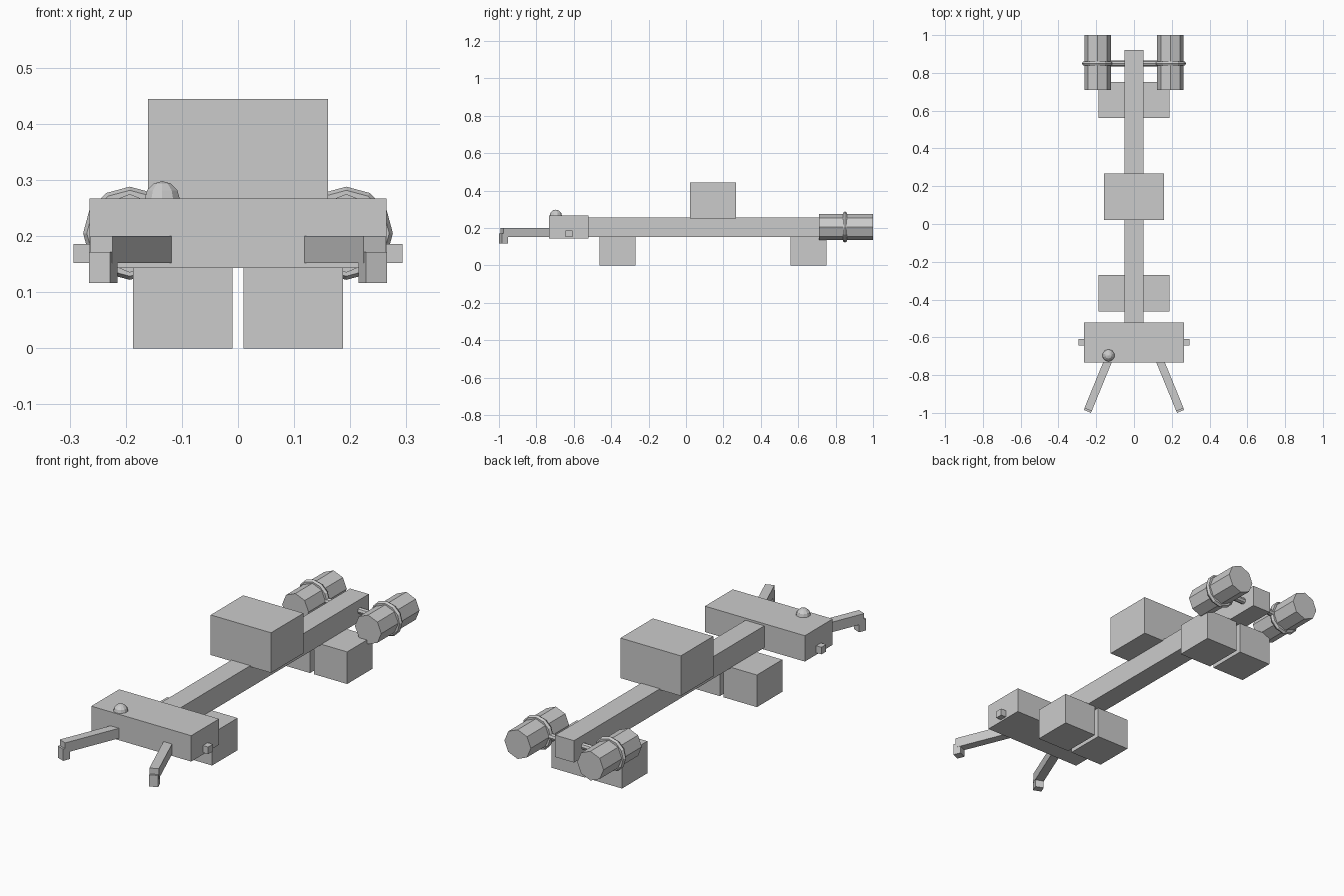
import bpy
from math import pi, radians, sin, cos

if "Cube" in bpy.data.objects:
    bpy.data.objects.remove(bpy.data.objects["Cube"])


def box(name, x, y, z, rot=0):
    """Box spanning the given (min, max) ranges; rot turns it about its centre in z."""
    bpy.ops.mesh.primitive_cube_add(
        size=1, location=[(a + b) / 2 for a, b in (x, y, z)], rotation=(0, 0, rot))
    ob = bpy.context.object
    ob.name = name
    ob.scale = [b - a for a, b in (x, y, z)]
    return ob


def cylinder(name, sides, radius, length, loc, rot):
    bpy.ops.mesh.primitive_cylinder_add(
        vertices=sides, radius=radius, depth=length, location=loc, rotation=rot)
    bpy.context.object.name = name


def arm_piece(name, side, start, end, width, z):
    """Box laid along a splayed arm, measured as distance back from the arm tip."""
    a = radians(22.3)
    mid, half = (start + end) / 2, (end - start) / 2
    cx = side * (0.247 - mid * sin(a))
    cy = -0.992 + mid * cos(a)
    box(name, (cx - width / 2, cx + width / 2), (cy - half, cy + half), z, side * a)


# Body: long beam, front hull, cabin on top
box("main_beam", (-0.05, 0.05), (-0.60, 0.92), (0.152, 0.257))
box("front_hull", (-0.265, 0.265), (-0.733, -0.522), (0.143, 0.267))
box("top_cabin", (-0.16, 0.16), (0.022, 0.268), (0.252, 0.444))

# Sensor dome on the hull
bpy.ops.mesh.primitive_uv_sphere_add(
    segments=10, ring_count=6, radius=0.033, location=(-0.135, -0.696, 0.265))
bpy.context.object.name = "sensor_dome"

# Axle joining the engines
cylinder("engine_axle", 8, 0.015, 0.30, (0, 0.85, 0.205), (0, pi / 2, 0))

for s, label in ((-1, "left"), (1, "right")):
    def span(a, b):
        return tuple(sorted((s * a, s * b)))

    # Cargo blocks under the beam
    box(f"{label}_front_block", span(0.01, 0.187), (-0.463, -0.270), (0, 0.154))
    box(f"{label}_rear_block", span(0.01, 0.187), (0.560, 0.752), (0, 0.154))

    # Side peg on the hull
    box(f"{label}_side_peg", span(0.25, 0.293), (-0.644, -0.608), (0.152, 0.186))

    # Splayed arm with a down-turned claw
    arm_piece(f"{label}_arm", s, 0.010, 0.34, 0.042, (0.152, 0.200))
    arm_piece(f"{label}_claw", s, 0.0, 0.036, 0.040, (0.116, 0.172))

    # Octagonal engine with a ring band
    centre = (s * 0.193, 0.855, 0.205)
    cylinder(f"{label}_engine", 8, 0.070, 0.29, centre, (pi / 2, 0, 0))
    bpy.ops.mesh.primitive_torus_add(
        major_segments=12, minor_segments=6, major_radius=0.070, minor_radius=0.013,
        location=(s * 0.193, 0.85, 0.205), rotation=(pi / 2, 0, 0))
    bpy.context.object.name = f"{label}_engine_ring"
